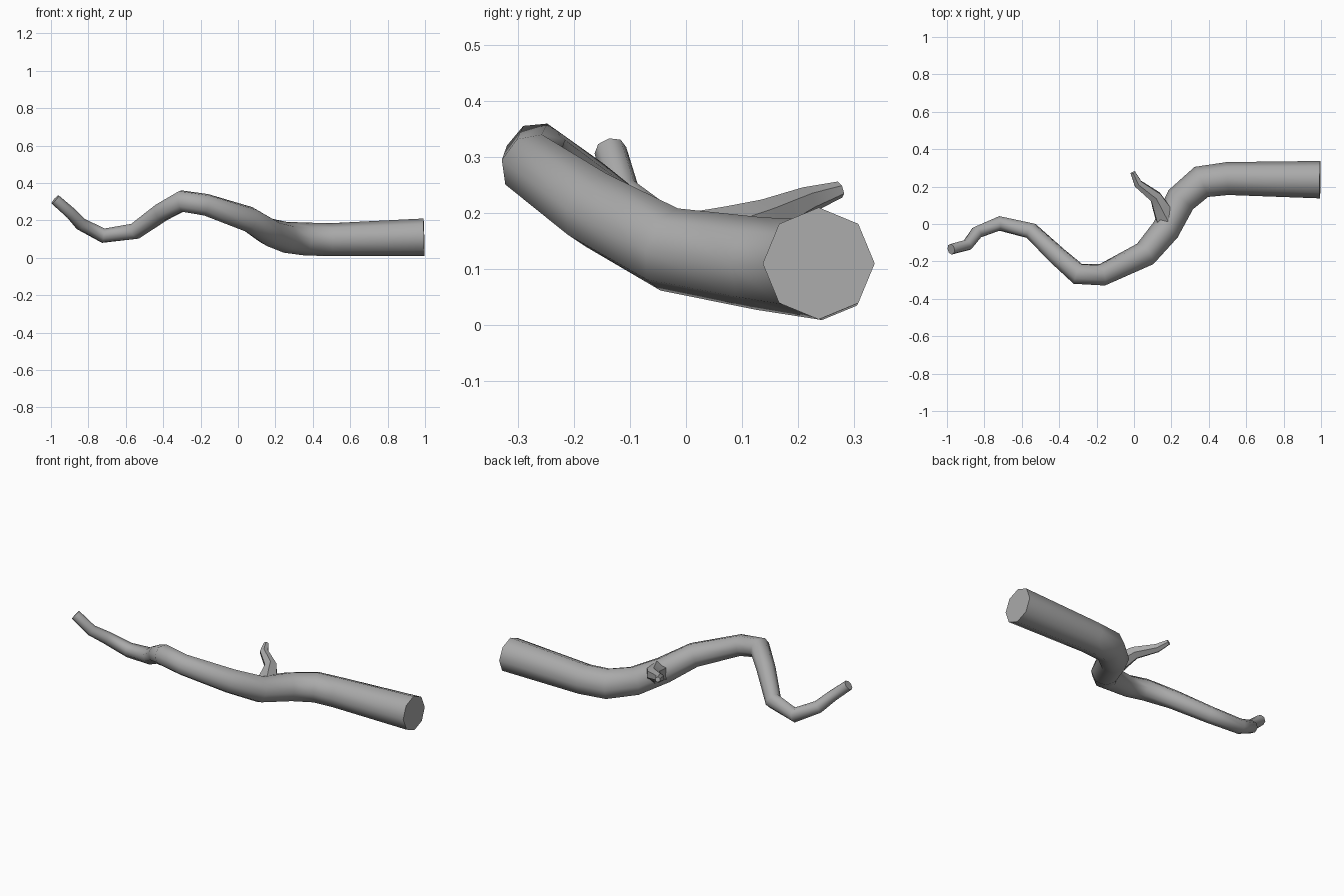
import bpy, bmesh, math
from mathutils import Vector

cube = bpy.data.objects.get("Cube")
if cube:
    bpy.data.objects.remove(cube)

bark = bpy.data.materials.new("grey_bark")
bark.use_nodes = True
GREY = (0.4, 0.4, 0.4, 1)
bark.diffuse_color = GREY
bark.node_tree.nodes["Principled BSDF"].inputs["Base Color"].default_value = GREY


def sweep(name, path, sides):
    """Tapered tube through (x, y, z, radius) points, with mitred joints and flat caps."""
    pts = [Vector(p[:3]) for p in path]
    segs = [(b - a).normalized() for a, b in zip(pts, pts[1:])]
    bm = bmesh.new()
    rings = []
    side = None
    for i, (p, row) in enumerate(zip(pts, path)):
        before, after = segs[max(i - 1, 0)], segs[min(i, len(segs) - 1)]
        tangent = (before + after).normalized()
        # carry the ring's frame along the path without twist
        if side is None:
            side = Vector((0, 0, 1))
        side = (side - tangent * side.dot(tangent)).normalized()
        other = tangent.cross(side)
        ring = []
        for k in range(sides):
            a = math.tau * k / sides
            ring.append(bm.verts.new(p + row[3] * (side * math.cos(a) + other * math.sin(a))))
        rings.append(ring)
    for r0, r1 in zip(rings, rings[1:]):
        for k in range(sides):
            n = (k + 1) % sides
            bm.faces.new((r0[k], r0[n], r1[n], r1[k]))
    bm.faces.new(rings[0])
    bm.faces.new(rings[-1])
    bmesh.ops.recalc_face_normals(bm, faces=bm.faces)
    mesh = bpy.data.meshes.new(name)
    bm.to_mesh(mesh)
    bm.free()
    mesh.materials.append(bark)
    obj = bpy.data.objects.new(name, mesh)
    bpy.context.collection.objects.link(obj)
    bpy.ops.object.select_all(action="DESELECT")
    obj.select_set(True)
    bpy.context.view_layer.objects.active = obj
    bpy.ops.object.shade_smooth_by_angle(angle=math.radians(50))
    return obj


# Main branch, from the thick cut end to the thin tip
sweep("main_branch", [
    (0.995, 0.237, 0.11, 0.1),
    (0.5, 0.243, 0.097, 0.088),
    (0.36, 0.225, 0.1, 0.088),
    (0.25, 0.13, 0.11, 0.083),
    (0.17, -0.03, 0.135, 0.076),
    (0.06, -0.16, 0.205, 0.07),
    (-0.17, -0.272, 0.283, 0.06),
    (-0.3, -0.267, 0.303, 0.06),
    (-0.41, -0.17, 0.242, 0.052),
    (-0.55, -0.037, 0.142, 0.046),
    (-0.72, 0.003, 0.118, 0.041),
    (-0.84, -0.045, 0.18, 0.035),
    (-0.89, -0.112, 0.235, 0.031),
    (-0.978, -0.135, 0.312, 0.029),
], 8)

# Side twig, flared where it leaves the branch
sweep("side_twig", [
    (0.18, 0.02, 0.135, 0.07),
    (0.145, 0.085, 0.165, 0.05),
    (0.115, 0.145, 0.19, 0.036),
    (0.022, 0.215, 0.222, 0.025),
    (-0.006, 0.275, 0.242, 0.015),
], 6)
